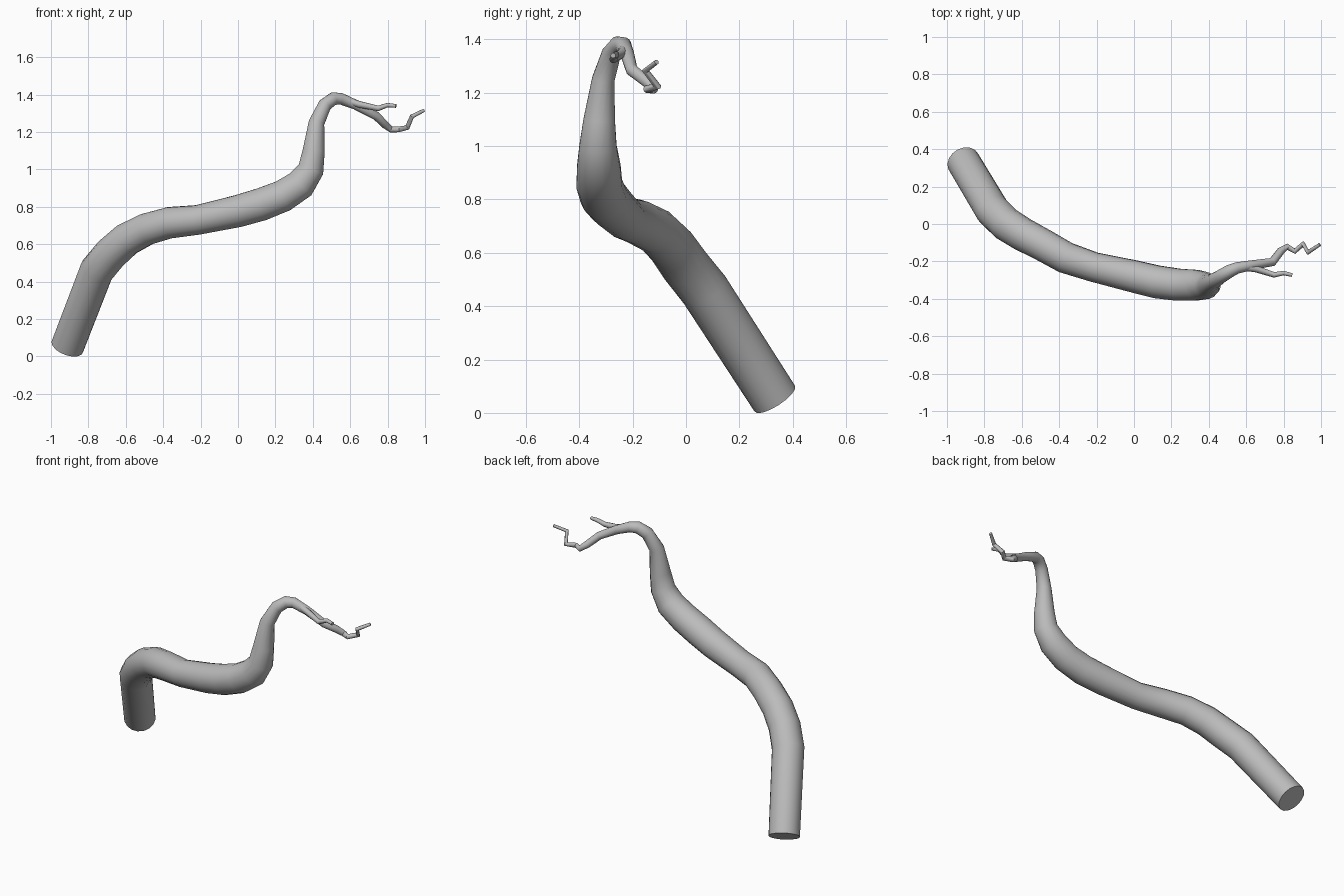
import bpy
import bmesh
import math
from mathutils import Vector

cube = bpy.data.objects.get("Cube")
if cube:
    bpy.data.objects.remove(cube, do_unlink=True)

# Single grey bark colour
bark = bpy.data.materials.new("grey_bark")
bark.use_nodes = True
grey = (0.5, 0.5, 0.5, 1)
bark.diffuse_color = grey
bark.node_tree.nodes["Principled BSDF"].inputs["Base Color"].default_value = grey


def tapered_tube(name, path, sides):
    """Sweep a circle along (x, y, z, radius) points, turning it without twist."""
    centres = [Vector(p[:3]) for p in path]
    last = len(path) - 1
    bm = bmesh.new()
    rings = []
    side = None
    old_tangent = None
    for i, centre in enumerate(centres):
        ahead = (centres[min(i + 1, last)] - centres[max(i, 1) if i == last else i]).normalized()
        behind = (centre - centres[max(i - 1, 0)]).normalized()
        tangent = (ahead + behind).normalized()
        if side is None:
            side = tangent.orthogonal().normalized()
        else:
            side = old_tangent.rotation_difference(tangent) @ side
        up = tangent.cross(side)
        old_tangent = tangent
        ring = []
        for k in range(sides):
            a = math.tau * k / sides
            offset = side * math.cos(a) + up * math.sin(a)
            ring.append(bm.verts.new(centre + offset * path[i][3]))
        rings.append(ring)
    for low, high in zip(rings, rings[1:]):
        for k in range(sides):
            n = (k + 1) % sides
            bm.faces.new((low[k], low[n], high[n], high[k]))
    bm.faces.new(rings[0][::-1])
    bm.faces.new(rings[-1])
    bmesh.ops.recalc_face_normals(bm, faces=bm.faces)

    mesh = bpy.data.meshes.new(name)
    bm.to_mesh(mesh)
    bm.free()
    mesh.materials.append(bark)
    obj = bpy.data.objects.new(name, mesh)
    bpy.context.collection.objects.link(obj)
    bpy.ops.object.select_all(action="DESELECT")
    obj.select_set(True)
    bpy.context.view_layer.objects.active = obj
    bpy.ops.object.shade_smooth_by_angle(angle=math.radians(50))
    return obj


# Main limb: thick cut base, long bend, upright neck, crooked thin tip
limb_path = [
    (-0.912, 0.333, 0.053, 0.09),
    (-0.755, 0.07, 0.46, 0.093),
    (-0.68, -0.002, 0.55, 0.092),
    (-0.595, -0.055, 0.625, 0.09),
    (-0.49, -0.11, 0.68, 0.087),
    (-0.365, -0.18, 0.715, 0.085),
    (-0.215, -0.23, 0.73, 0.08),
    (0, -0.28, 0.777, 0.087),
    (0.125, -0.31, 0.813, 0.089),
    (0.24, -0.325, 0.858, 0.087),
    (0.335, -0.327, 0.92, 0.083),
    (0.39, -0.33, 1.0, 0.071),
    (0.405, -0.325, 1.1, 0.06),
    (0.42, -0.31, 1.25, 0.043),
    (0.465, -0.28, 1.345, 0.037),
    (0.51, -0.253, 1.378, 0.035),
    (0.55, -0.235, 1.378, 0.031),
    (0.63, -0.22, 1.345, 0.026),
    (0.74, -0.203, 1.285, 0.023),
    (0.785, -0.145, 1.24, 0.021),
    (0.82, -0.122, 1.213, 0.017),
    (0.86, -0.145, 1.214, 0.015),
    (0.905, -0.107, 1.224, 0.014),
    (0.93, -0.152, 1.283, 0.012),
    (0.993, -0.11, 1.315, 0.009),
]
tapered_tube("main_limb", limb_path, 16)

# Side twig forking off behind the thin tip
twig_path = [
    (0.58, -0.23, 1.368, 0.02),
    (0.65, -0.24, 1.347, 0.018),
    (0.75, -0.272, 1.326, 0.015),
    (0.8, -0.262, 1.344, 0.012),
    (0.845, -0.273, 1.339, 0.01),
]
tapered_tube("side_twig", twig_path, 10)
